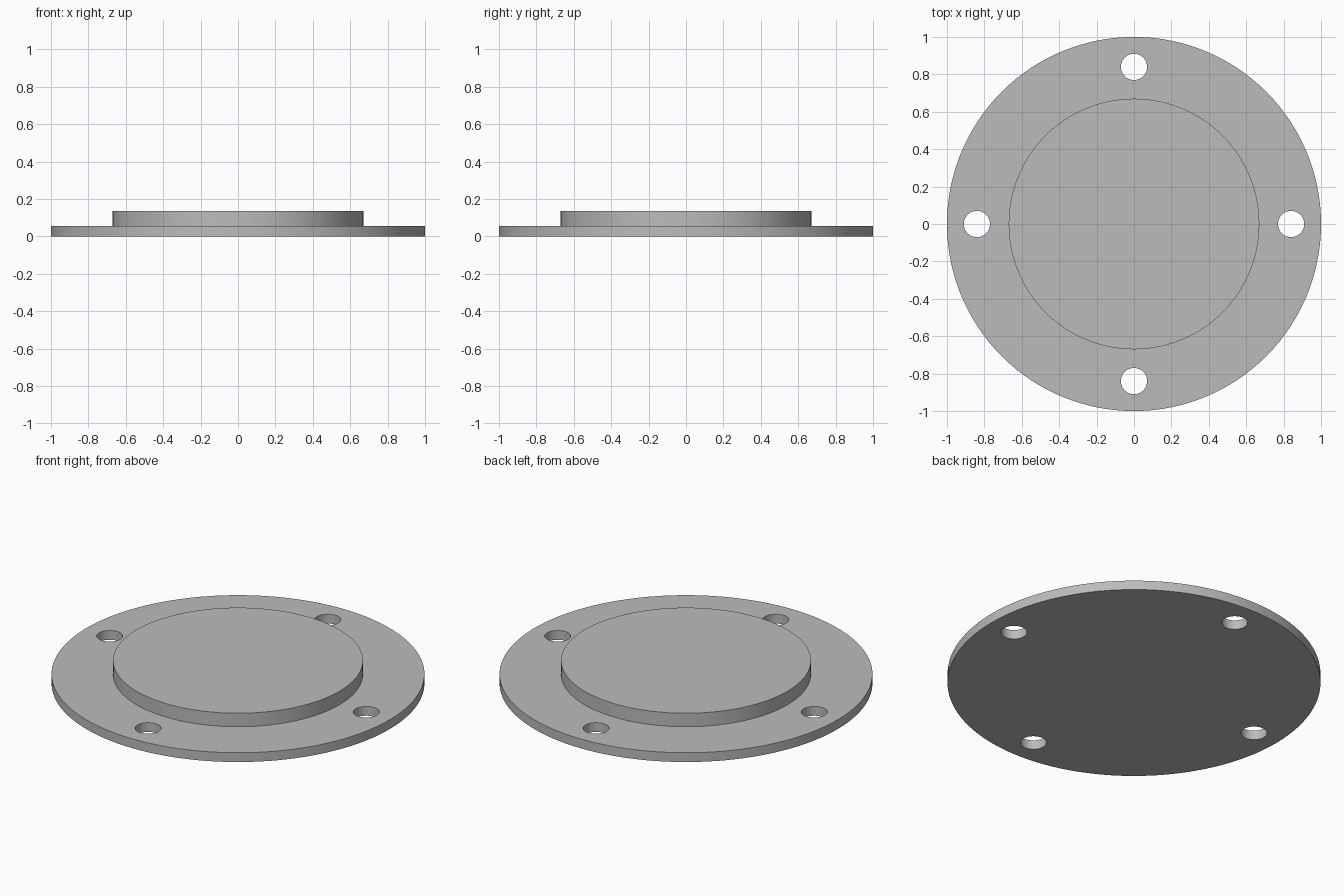
import bpy
import bmesh
from math import cos, sin, pi, radians

cube = bpy.data.objects.get("Cube")
if cube:
    bpy.data.objects.remove(cube, do_unlink=True)

SEGMENTS = 128
FLANGE_R, FLANGE_TOP = 1.0, 0.055
BOSS_R, BOSS_TOP = 0.67, 0.135
HOLE_R, HOLE_CIRCLE = 0.07, 0.84

grey = bpy.data.materials.new("plain_grey")
grey.use_nodes = True
colour = (0.5, 0.5, 0.5, 1)
grey.diffuse_color = colour
grey.node_tree.nodes["Principled BSDF"].inputs["Base Color"].default_value = colour


def turned(name, profile, segments):
    """Closed solid of revolution from (radius, height) points, bottom to top."""
    bm = bmesh.new()
    rings = [[bm.verts.new((r * cos(2 * pi * i / segments),
                            r * sin(2 * pi * i / segments), z))
              for i in range(segments)] for r, z in profile]
    bm.faces.new(rings[0][::-1])
    bm.faces.new(rings[-1])
    for low, high in zip(rings, rings[1:]):
        for i in range(segments):
            j = (i + 1) % segments
            bm.faces.new((low[i], low[j], high[j], high[i]))
    mesh = bpy.data.meshes.new(name)
    bm.to_mesh(mesh)
    bm.free()
    obj = bpy.data.objects.new(name, mesh)
    bpy.context.collection.objects.link(obj)
    mesh.materials.append(grey)
    return obj


# Stepped plate: wide flange with a raised round boss
flange = turned("flange_plate", [(FLANGE_R, 0), (FLANGE_R, FLANGE_TOP),
                                 (BOSS_R, FLANGE_TOP), (BOSS_R, BOSS_TOP)], SEGMENTS)

# Four bolt holes through the flange
bpy.context.view_layer.objects.active = flange
for k in range(4):
    cutter = turned("hole_cutter", [(HOLE_R, -0.1), (HOLE_R, 0.2)], 48)
    cutter.location = (HOLE_CIRCLE * cos(k * pi / 2), HOLE_CIRCLE * sin(k * pi / 2), 0)
    cutter.hide_render = True
    cut = flange.modifiers.new("bolt_hole", 'BOOLEAN')
    cut.operation = 'DIFFERENCE'
    cut.solver = 'EXACT'
    cut.object = cutter
    bpy.ops.object.modifier_apply(modifier=cut.name)
    bpy.data.objects.remove(cutter, do_unlink=True)

# Smooth round walls, crisp rims
bpy.ops.object.select_all(action='DESELECT')
flange.select_set(True)
bpy.ops.object.shade_smooth_by_angle(angle=radians(30))
